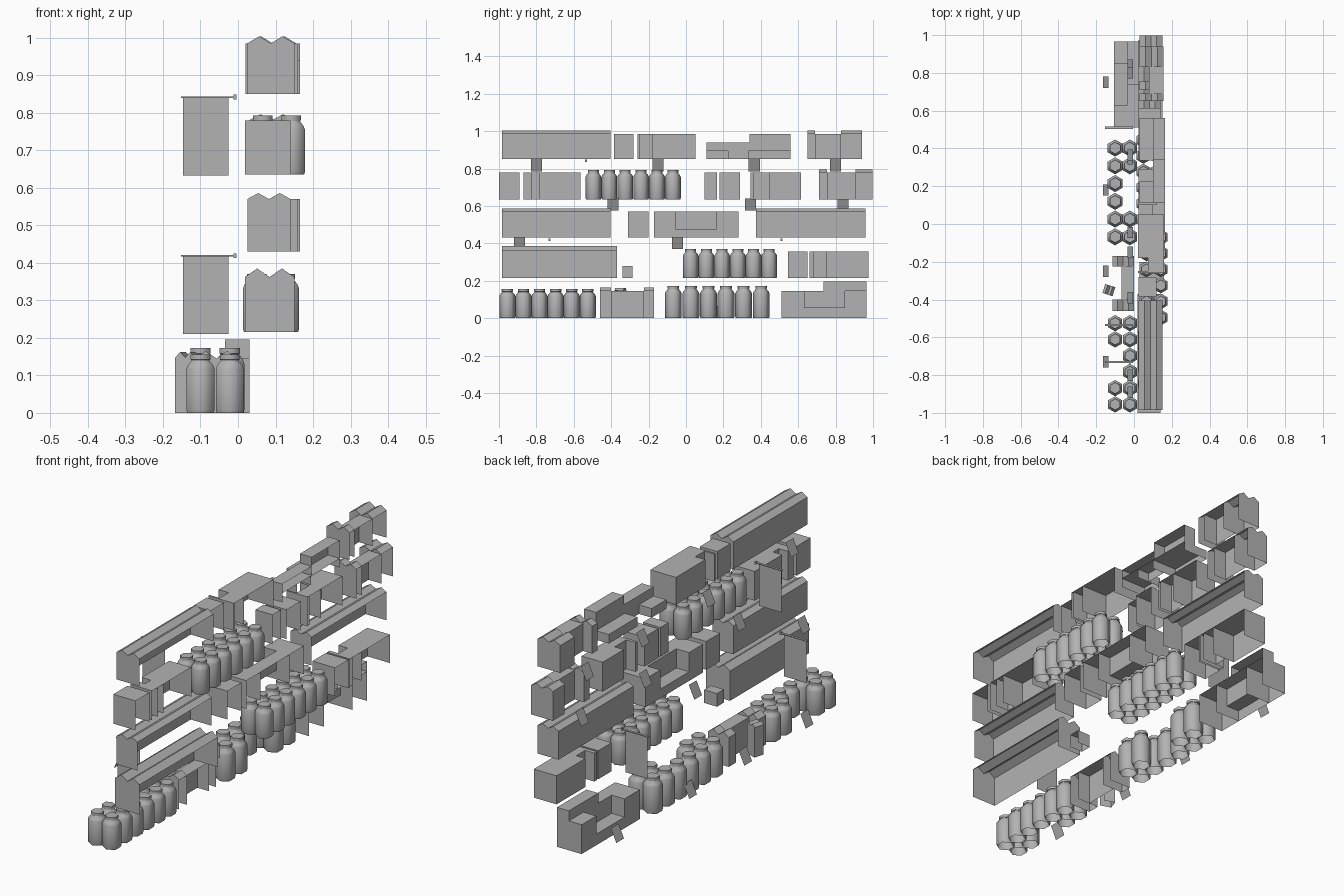
import bpy, bmesh, math
from mathutils import Vector

if "Cube" in bpy.data.objects:
    bpy.data.objects.remove(bpy.data.objects["Cube"], do_unlink=True)

grey = bpy.data.materials.new("plain_grey")
grey.use_nodes = True
grey.diffuse_color = (0.45, 0.45, 0.45, 1)
grey.node_tree.nodes["Principled BSDF"].inputs["Base Color"].default_value = (0.45, 0.45, 0.45, 1)


def finish(name, bm):
    mesh = bpy.data.meshes.new(name)
    bm.to_mesh(mesh)
    bm.free()
    mesh.materials.append(grey)
    obj = bpy.data.objects.new(name, mesh)
    bpy.context.collection.objects.link(obj)
    return obj


def face(bm, pts):
    return bm.faces.new([bm.verts.new(p) for p in pts])


def shell(bm, y0, y1, x0, x1, z0, z1, peak=0.0):
    """Carton open at the bottom and the wall side; peak adds a twin gable roof."""
    if peak:
        roof = [(x0 + (x1 - x0) * i / 4, z1 + peak * (i % 2)) for i in range(5)]
    else:
        roof = [(x0, z1), (x1, z1)]
    face(bm, [(x0, y1, z0), (x0, y0, z0), (x0, y0, z1), (x0, y1, z1)])
    for (xa, za), (xb, zb) in zip(roof, roof[1:]):
        face(bm, [(xa, y0, za), (xb, y0, zb), (xb, y1, zb), (xa, y1, za)])
    outline = [(x0, z0), (x1, z0)] + roof[::-1]
    face(bm, [(x, y0, z) for x, z in outline])
    face(bm, [(x, y1, z) for x, z in reversed(outline)])


def carton(name, *parts):
    bm = bmesh.new()
    for p in parts:
        shell(bm, *p)
    return finish(name, bm)


def slotted(name, y0, y1, s0, s1, x0, x1, z0, z1, depth, peak=0.0):
    """Carton with a set-back section between s0 and s1."""
    carton(name, (y0, s0, x0, x1, z0, z1, peak),
           (s0, s1, x0 + depth, x1, z0, z1),
           (s1, y1, x0, x1, z0, z1, peak))


def bottle(name, x, y, z, r, h):
    """Six-sided bottle with a shoulder, neck and cap."""
    bm = bmesh.new()
    profile = [(0.94, 0), (1, 0.05), (1, 0.76), (0.9, 0.82), (0.64, 0.9),
               (0.64, 0.91), (0.7, 0.915), (0.7, 1)]
    rings = []
    for k, t in profile:
        rings.append([bm.verts.new((x + r * k * math.sin(a * math.pi / 3),
                                    y + r * k * math.cos(a * math.pi / 3), z + h * t))
                      for a in range(6)])
    for a, b in zip(rings, rings[1:]):
        for i in range(6):
            j = (i + 1) % 6
            bm.faces.new((a[i], b[i], b[j], a[j]))
    bm.faces.new(rings[-1][::-1])
    bmesh.ops.recalc_face_normals(bm, faces=bm.faces)
    obj = finish(name, bm)
    bpy.context.view_layer.objects.active = obj
    obj.select_set(True)
    bpy.ops.object.shade_smooth_by_angle(angle=math.radians(62))
    obj.select_set(False)


def bottles(name, columns, y0, step, z, r, h, gaps=()):
    for c, x in enumerate(columns):
        for i in range(6):
            if (c, i) not in gaps:
                bottle(f"{name}_{c}_{i}", x, y0 + step * i, z, r, h)


def tag(x, y, z, h=0.065):
    """Leaning price tag on the shelf edge."""
    bm = bmesh.new()
    face(bm, [(x + 0.015, y - 0.03, z + h), (x - 0.015, y - 0.03, z),
              (x - 0.015, y + 0.03, z), (x + 0.015, y + 0.03, z + h)])
    finish("price_tag", bm)


def hanging_sign(y, z):
    """Thin sign sheet hung across the aisle from a small rod."""
    bm = bmesh.new()
    face(bm, [(-0.147, y, z), (-0.025, y, z), (-0.025, y, z + 0.21), (-0.147, y, z + 0.21)])
    for cx, sx, sz in ((-0.08, 0.145, 0.004), (-0.008, 0.007, 0.013)):
        bar = bmesh.ops.create_cube(bm, size=1)["verts"]
        bmesh.ops.scale(bm, vec=(sx, 0.012, sz), verts=bar)
        bmesh.ops.translate(bm, vec=(cx, y, z + 0.209), verts=bar)
    finish("hanging_sign", bm)


# Bottom shelf
bottles("low_bottle", (-0.1, -0.022), -0.955, 0.086, 0, 0.043, 0.155, {(0, 2), (0, 3)})
bottles("tall_bottle", (-0.1, -0.022), -0.068, 0.094, 0, 0.045, 0.173, {(1, 2), (1, 3)})
slotted("low_gable_carton", -0.46, -0.17, -0.4, -0.225, -0.115, 0.0, 0, 0.145, 0.05, 0.02)
loose = carton("loose_carton", (-0.025, 0.025, -0.028, 0.028, 0, 0.148, 0.014))
loose.location = Vector((-0.133, -0.35, 0))
loose.rotation_euler.z = math.radians(-18)
carton("stepped_tray",
       (0.51, 0.63, -0.105, 0.03, 0, 0.145), (0.85, 0.965, -0.105, 0.03, 0, 0.145),
       (0.63, 0.85, -0.105, -0.035, 0, 0.055), (0.63, 0.85, -0.035, 0.03, 0.055, 0.145),
       (0.735, 0.965, -0.035, 0.03, 0.145, 0.195))

# Second shelf
carton("second_long_carton", (-0.985, -0.37, 0.018, 0.15, 0.215, 0.362, 0.023))
carton("second_small_box", (-0.34, -0.285, 0.03, 0.1, 0.215, 0.28))
bottles("second_bottle", (0.05, 0.126), 0.025, 0.084, 0.215, 0.042, 0.155)
carton("second_box", (0.545, 0.65, 0.025, 0.15, 0.215, 0.356))
slotted("second_slotted_box", 0.66, 0.975, 0.68, 0.75, 0.025, 0.15, 0.215, 0.356, 0.05)

# Third shelf
for y0, y1 in ((-0.985, -0.405), (0.375, 0.96)):
    carton("third_long_carton", (y0, y1, 0.025, 0.14, 0.43, 0.57, 0.016))
carton("third_box", (-0.31, -0.2, 0.03, 0.16, 0.43, 0.57))
carton("third_tray",
       (-0.17, -0.06, 0.025, 0.165, 0.43, 0.57), (0.165, 0.28, 0.025, 0.165, 0.43, 0.57),
       (-0.06, 0.165, 0.025, 0.095, 0.43, 0.475), (-0.06, 0.165, 0.095, 0.165, 0.475, 0.57))

# Fourth shelf
carton("fourth_box", (-1.0, -0.89, 0.018, 0.14, 0.635, 0.78))
slotted("fourth_slotted_box", -0.87, -0.565, -0.825, -0.78, 0.02, 0.14, 0.635, 0.78, 0.05)
bottles("fourth_bottle", (0.066, 0.142), -0.495, 0.085, 0.635, 0.042, 0.158)
carton("fourth_narrow_box", (0.1, 0.165, 0.025, 0.12, 0.635, 0.78))
carton("fourth_small_box", (0.18, 0.29, 0.025, 0.14, 0.635, 0.78))
slotted("fourth_wide_box", 0.345, 0.615, 0.36, 0.45, 0.025, 0.14, 0.635, 0.78, 0.05)
slotted("fourth_gable_carton", 0.71, 0.997, 0.755, 0.905, 0.03, 0.15, 0.635, 0.78, 0.05, 0.016)

# Top shelf
carton("top_long_carton", (-0.985, -0.405, 0.025, 0.15, 0.85, 0.985, 0.019))
carton("top_box", (-0.385, -0.28, 0.025, 0.12, 0.85, 0.985))
slotted("top_slotted_box", -0.26, 0.05, -0.25, -0.18, 0.02, 0.16, 0.85, 0.985, 0.055)
carton("top_stepped_tray",
       (0.11, 0.225, 0.03, 0.165, 0.85, 0.895), (0.335, 0.56, 0.03, 0.165, 0.85, 0.895),
       (0.225, 0.335, 0.1, 0.165, 0.85, 0.895), (0.11, 0.34, 0.1, 0.165, 0.895, 0.94),
       (0.34, 0.56, 0.1, 0.165, 0.895, 0.985))
slotted("top_gable_carton", 0.65, 0.94, 0.69, 0.83, 0.03, 0.155, 0.85, 0.985, 0.05, 0.019)

# Price tags on the shelf edges
for z, spots in ((0.0, (-0.73, -0.25, 0.18, 0.75)), (0.37, (-0.89, -0.045)),
                 (0.575, (-0.39, 0.345, 0.84)), (0.785, (-0.8, -0.15, 0.365, 0.8))):
    for y in spots:
        tag(-0.15 if z == 0 else -0.02, y, z)

# Hanging signs
for y, z in ((-0.73, 0.21), (0.51, 0.21), (-0.535, 0.633)):
    hanging_sign(y, z)
